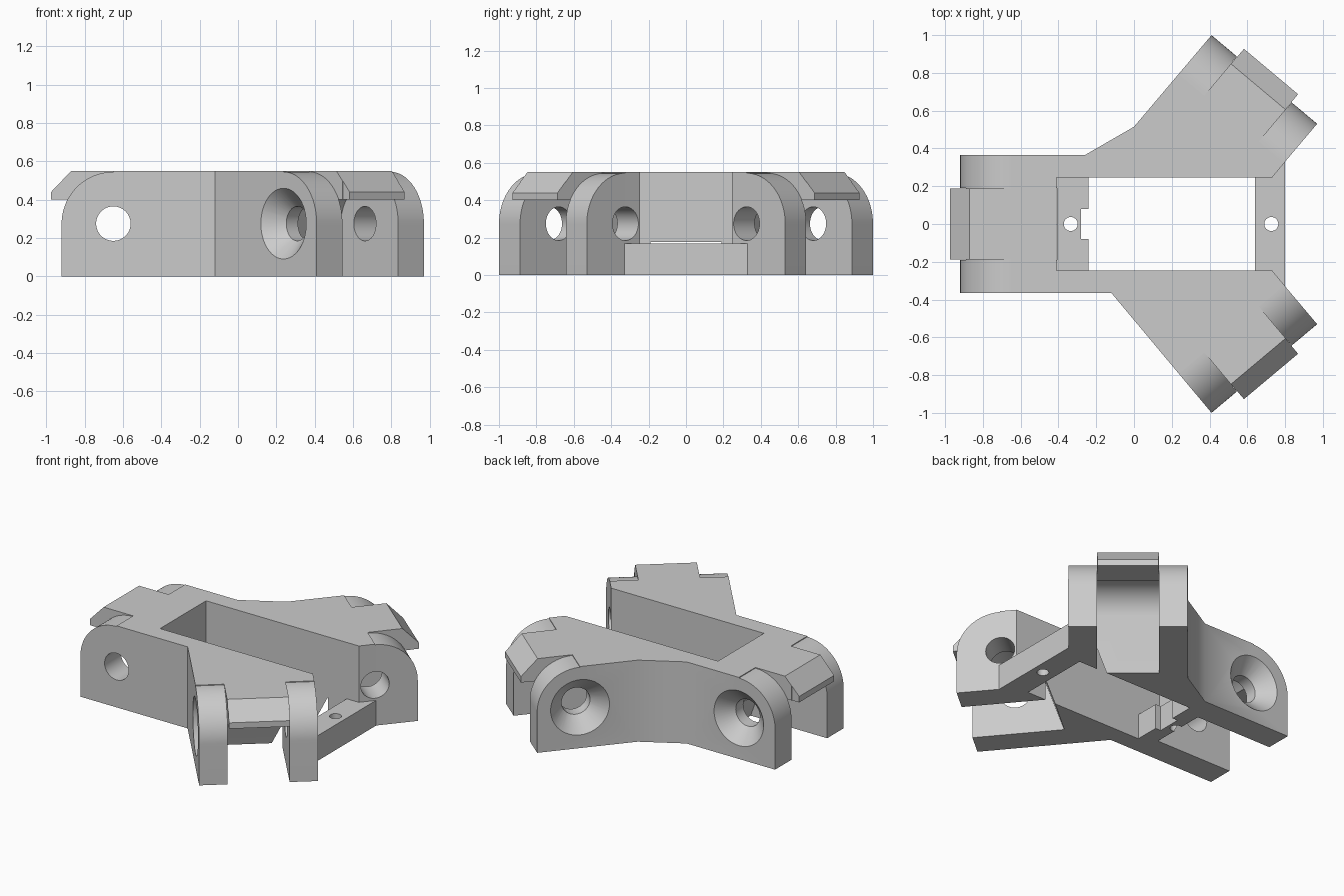
import bpy, bmesh
from math import sin, cos, radians, pi
from mathutils import Vector

cube = bpy.data.objects.get("Cube")
if cube:
    bpy.data.objects.remove(cube, do_unlink=True)

HEIGHT = 0.55     # overall height
HALF = 0.365      # half width of an arm
PIVOT = 0.27      # hole distance from the arm end, also the end radius
AXIS = 0.275      # hole height
LEDGE = 0.17      # height of the low mounting ledges


def loft(name, ring_a, ring_b):
    """Solid between two matching rings of points."""
    bm = bmesh.new()
    a = [bm.verts.new(p) for p in ring_a]
    b = [bm.verts.new(p) for p in ring_b]
    bm.faces.new(a)
    bm.faces.new(b)
    for i in range(len(a)):
        j = (i + 1) % len(a)
        bm.faces.new((a[i], a[j], b[j], b[i]))
    bmesh.ops.recalc_face_normals(bm, faces=bm.faces)
    mesh = bpy.data.meshes.new(name)
    bm.to_mesh(mesh)
    bm.free()
    obj = bpy.data.objects.new(name, mesh)
    bpy.context.collection.objects.link(obj)
    return obj


def upright(name, outline, z0, z1):
    """Vertical prism from a plan outline."""
    return loft(name, [(x, y, z0) for x, y in outline], [(x, y, z1) for x, y in outline])


def arc(cx, cy, r, start, end, n=24):
    steps = [radians(start + (end - start) * i / n) for i in range(n + 1)]
    return [(cx + r * cos(t), cy + r * sin(t)) for t in steps]


def circle(cx, cy, r, n=48):
    return arc(cx, cy, r, 0, 360, n)[:-1]


class Arm:
    """Frame of one arm: depth inward from its end, sideways offset, height."""

    def __init__(self, end, angle, sink_side):
        self.end = Vector((*end, 0))
        self.dir = Vector((cos(radians(angle)), sin(radians(angle)), 0))
        self.left = Vector((-self.dir.y, self.dir.x, 0))
        self.sink_side = sink_side

    def at(self, depth, side, z=0):
        return self.end - self.dir * depth + self.left * side + Vector((0, 0, z))

    def prism(self, name, profile_a, side_a, side_b, profile_b=None):
        return loft(name, [self.at(d, side_a, z) for d, z in profile_a],
                    [self.at(d, side_b, z) for d, z in profile_b or profile_a])

    def outline(self):
        tab, out = 0.187, -0.055
        pts = [(0, -HALF), (0, -tab), (out, -tab), (out, tab), (0, tab), (0, HALF)]
        return [self.at(d, s).xy for d, s in pts]


left_arm = Arm((-0.92, 0), 180, -1)
front_arm = Arm((0.69, -0.765), -50, -1)
back_arm = Arm((0.69, 0.765), 50, 1)

# Body: three arms in one outline
outline = (left_arm.outline() + [(-0.12, -HALF)]
           + front_arm.outline() + [(0.80, -0.33), (0.80, 0.33)]
           + back_arm.outline() + [(0, 0.515), (-0.26, HALF)])
body = upright("bracket_body", outline, 0, HEIGHT)


def cut(cutter):
    cutter.hide_render = True
    mod = body.modifiers.new("cut", "BOOLEAN")
    mod.operation = "DIFFERENCE"
    mod.solver = "EXACT"
    mod.object = cutter
    bpy.context.view_layer.objects.active = body
    bpy.ops.object.modifier_apply(modifier=mod.name)
    bpy.data.objects.remove(cutter, do_unlink=True)


# Central opening above the ledges, open towards the right end
half_opening = [(-0.41, 0.245), (0.73, 0.245), (0.80, 0.329), (0.9, 0.329)]
cut(upright("opening_cutter",
            half_opening + [(x, -y) for x, y in reversed(half_opening)], LEDGE, 0.7))

# Through opening with a notch in the left ledge
half_well = [(0.64, 0.245), (-0.24, 0.245), (-0.24, 0.08), (-0.28, 0.08)]
cut(upright("well_cutter",
            half_well + [(x, -y) for x, y in reversed(half_well)], -0.1, 0.3))

# Screw holes in the two ledges
for x in (-0.335, 0.727):
    cut(upright("screw_cutter", circle(x, 0, 0.037, 32), -0.1, 0.3))

# Arm ends
round_profile = arc(PIVOT, AXIS, PIVOT, 90, 180) + [(-0.1, AXIS), (-0.1, 0.7), (PIVOT, 0.7)]
bevel_profile = [(0.05, HEIGHT), (-0.055, 0.44), (-0.15, 0.34), (-0.15, 0.7), (0.05, 0.7)]
slot_profile = ([(-0.2, -0.1), (-0.2, 0.40), (0.13, 0.40)]
                + arc(PIVOT, AXIS, 0.195, 138, 19) + [(0.604, -0.1)])
for arm in (left_arm, front_arm, back_arm):
    # Rounded fork prongs either side of the tab
    for s in (-1, 1):
        cut(arm.prism("round_cutter", round_profile, s * 0.189, s * 0.42))
    # Sloped tab tip, then the finger slot below it
    cut(arm.prism("bevel_cutter", bevel_profile, -0.3, 0.3))
    cut(arm.prism("slot_cutter", slot_profile, -0.19, 0.19))
    # Pivot hole with a countersink on one side
    cut(arm.prism("pivot_cutter", circle(PIVOT, AXIS, 0.09), -0.43, 0.43))
    s = arm.sink_side
    cut(arm.prism("countersink_cutter", circle(PIVOT, AXIS, 0.205), s * 0.385, s * 0.27,
                  circle(PIVOT, AXIS, 0.09)))

# Plain grey material
grey = bpy.data.materials.new("plain_grey")
grey.use_nodes = True
colour = (0.6, 0.6, 0.6, 1)
grey.diffuse_color = colour
grey.node_tree.nodes["Principled BSDF"].inputs["Base Color"].default_value = colour
body.data.materials.clear()
body.data.materials.append(grey)

bpy.ops.object.select_all(action="DESELECT")
body.select_set(True)
bpy.context.view_layer.objects.active = body
bpy.ops.object.shade_smooth_by_angle(angle=radians(30))
